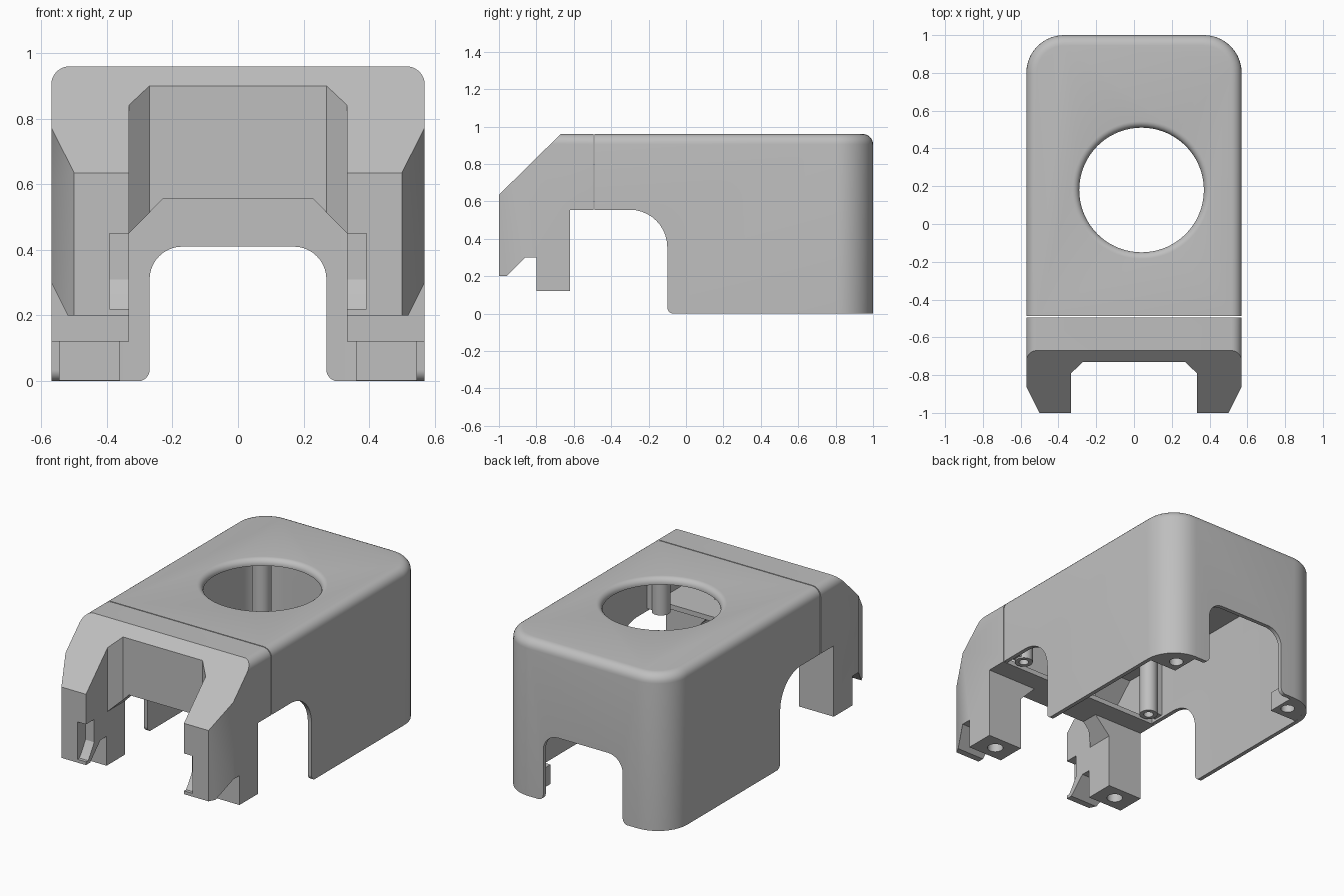
import bpy, bmesh, math
from mathutils import Vector

cube = bpy.data.objects.get("Cube")
if cube:
    bpy.data.objects.remove(cube, do_unlink=True)

grey = bpy.data.materials.new("plain grey")
grey.use_nodes = True
grey.diffuse_color = (0.52, 0.52, 0.52, 1)
grey.node_tree.nodes["Principled BSDF"].inputs["Base Color"].default_value = (0.52, 0.52, 0.52, 1)


def rounded(points, steps=10):
    """Outline whose points may carry a corner radius as third value."""
    out = []
    for i, p in enumerate(points):
        c = Vector(p[:2])
        if len(p) < 3:
            out.append(c)
            continue
        a = (Vector(points[i - 1][:2]) - c).normalized()
        b = (Vector(points[(i + 1) % len(points)][:2]) - c).normalized()
        centre = c + (a + b) * p[2]          # right-angled corners only
        for k in range(steps + 1):
            t = k / steps * math.pi / 2
            out.append(centre - b * p[2] * math.cos(t) - a * p[2] * math.sin(t))
    return out


def mirrored(points):
    return points + [(-p[0],) + tuple(p[1:]) for p in reversed(points)]


def add_object(name, bm):
    bmesh.ops.recalc_face_normals(bm, faces=bm.faces)
    mesh = bpy.data.meshes.new(name)
    bm.to_mesh(mesh)
    bm.free()
    mesh.materials.append(grey)
    obj = bpy.data.objects.new(name, mesh)
    bpy.context.collection.objects.link(obj)
    return obj


def prism(name, points, axis, lo, hi, top_round=0, open_y=None):
    """Extrude an outline along an axis, optionally rounding its top edges."""
    place = {"X": lambda p, d: (d, p.x, p.y),
             "Y": lambda p, d: (p.x, d, p.y),
             "Z": lambda p, d: (p.x, p.y, d)}[axis]
    bm = bmesh.new()
    outline = rounded(points)
    a = [bm.verts.new(place(p, lo)) for p in outline]
    b = [bm.verts.new(place(p, hi)) for p in outline]
    bm.faces.new(a)
    bm.faces.new(b)
    n = len(a)
    for i in range(n):
        j = (i + 1) % n
        bm.faces.new((a[i], a[j], b[j], b[i]))
    if top_round:
        bmesh.ops.recalc_face_normals(bm, faces=bm.faces)
        edges = [e for e in bm.edges if all(v.co.z > hi - 1e-4 for v in e.verts)
                 and not all(abs(v.co.y - open_y) < 1e-4 for v in e.verts)]
        bmesh.ops.bevel(bm, geom=edges, offset=top_round, segments=6, profile=0.5, affect="EDGES")
    return add_object(name, bm)


def cylinder(name, x, y, lo, hi, radius):
    bm = bmesh.new()
    bmesh.ops.create_cone(bm, cap_ends=True, segments=32, radius1=radius, radius2=radius, depth=hi - lo)
    bmesh.ops.translate(bm, verts=bm.verts, vec=(x, y, (lo + hi) / 2))
    return add_object(name, bm)


def combine(obj, tool, operation="DIFFERENCE"):
    mod = obj.modifiers.new("combine", "BOOLEAN")
    mod.operation, mod.solver, mod.object = operation, "EXACT", tool
    bpy.context.view_layer.update()
    graph = bpy.context.evaluated_depsgraph_get()
    mesh = bpy.data.meshes.new_from_object(obj.evaluated_get(graph))
    obj.modifiers.clear()
    obj.data = mesh
    bpy.data.objects.remove(tool, do_unlink=True)


W, H, SEAM = 0.57, 0.96, -0.488

# Main cover: hollow rounded box, open at the front and below
body = prism("main_cover", mirrored([(W, SEAM), (W, 1, 0.2)]), "Z", 0, H, 0.055, SEAM)
combine(body, prism("cavity", mirrored([(0.545, -0.6), (0.545, 0.975, 0.175)]), "Z", -0.1, 0.92))

# Side arches and rear doorway
combine(body, prism("side_arch", [(-0.7, -0.1), (0, -0.1), (0, -0.001), (-0.1, -0.001, 0.035),
                                  (-0.1, 0.555, 0.2), (-0.7, 0.555)], "X", -1, 1))
combine(body, prism("rear_door", mirrored([(0.4, -0.1), (0.4, -0.001), (0.27, -0.001, 0.035),
                                           (0.27, 0.41, 0.1)]), "Y", 0.7, 1.2))

# Round opening in the roof with a softened rim
bm = bmesh.new()
R, N = 0.035, 72
levels = [(0.33, 0.8)] + [(0.33 + R * (1 - math.cos(t)), H - R + R * math.sin(t))
                          for t in [k * math.pi / 12 for k in range(7)]] + [(0.33 + R, 1.1)]
rings = [[bm.verts.new((0.04 + r * math.cos(k * math.tau / N), 0.18 + r * math.sin(k * math.tau / N), z))
          for k in range(N)] for r, z in levels]
for low, high in zip(rings, rings[1:]):
    for k in range(N):
        m = (k + 1) % N
        bm.faces.new((low[k], low[m], high[m], high[k]))
bm.faces.new(rings[0])
bm.faces.new(rings[-1])
combine(body, add_object("roof_opening", bm))

# Front bracket: side profile trimmed by plan and front outlines
front = prism("front_bracket", [(-1, 0.2), (-0.96, 0.2), (-0.86, 0.3), (-0.8, 0.3), (-0.8, 0.12),
                                (-0.62, 0.12), (-0.62, 0.555), (-0.494, 0.555), (-0.494, H),
                                (-0.67, H), (-1, 0.635)], "X", -0.7, 0.7)
combine(front, prism("plan", mirrored([(W, -0.4), (W, -0.86), (0.495, -1.01)]), "Z", -0.1, 1.1), "INTERSECT")
combine(front, prism("outline", mirrored([(W, -0.1), (W, H, 0.055)]), "Y", -1.1, -0.3), "INTERSECT")

# Gap between the legs, with chamfered corners
combine(front, prism("notch", mirrored([(0.333, -1.1), (0.333, -0.79), (0.27, -0.73)]), "Z", -0.1, 1.1))
combine(front, prism("underpass", mirrored([(0.333, -0.1), (0.333, 0.45), (0.23, 0.555)]), "Y", -1.1, -0.4))

# Hollow inside of the bracket
hollow = prism("hollow", mirrored([(0.54, -0.45), (0.54, -0.8), (0.36, -0.8), (0.29, -0.69)]), "Z", 0.5, 1)
combine(hollow, prism("hollow_side", [(-0.4, 0.585), (-0.4, 0.92), (-0.68, 0.92), (-0.8, 0.8),
                                      (-0.8, 0.585)], "X", -1, 1), "INTERSECT")
combine(front, hollow)

for side, word in ((1, "left"), (-1, "right")):
    # Latch slots and screw holes in the front legs
    x1, x2 = sorted((side * 0.3, side * 0.392))
    combine(front, prism("slot", [(-1.1, 0.22), (-0.98, 0.22), (-0.96, 0.245), (-0.92, 0.31),
                                  (-0.92, 0.45), (-1.1, 0.45)], "X", x1, x2))
    combine(front, cylinder("foot_hole", side * 0.45, -0.71, 0, 0.18, 0.045))

    # Rear corner foot with its screw hole and post
    foot = prism(word + "_rear_foot", [(side * 0.36, 0.8), (side * 0.555, 0.8), (side * 0.555, 0.985, 0.185),
                                       (side * 0.36, 0.985)], "Z", 0.001, 0.12)
    combine(foot, cylinder("screw_hole", side * 0.42, 0.88, -0.1, 0.05, 0.04))
    cylinder(word + "_rear_post", side * 0.44, 0.86, 0.1, 0.93, 0.055)

    # Front post hanging from the roof, tied to the wall
    post = cylinder(word + "_front_post", side * 0.47, -0.43, 0.56, 0.93, 0.052)
    combine(post, cylinder("post_hole", side * 0.47, -0.43, 0.5, 0.65, 0.028))
    x1, x2 = sorted((side * 0.51, side * 0.555))
    prism(word + "_post_web", [(-0.46, 0.57), (-0.4, 0.57), (-0.4, 0.93), (-0.46, 0.93)], "X", x1, x2)

# Smooth curved surfaces, keep hard edges
bpy.ops.object.select_all(action="DESELECT")
for obj in bpy.context.collection.objects:
    if obj.type == "MESH" and grey.name in obj.data.materials:
        obj.select_set(True)
        bpy.context.view_layer.objects.active = obj
bpy.ops.object.shade_smooth_by_angle(angle=math.radians(30))
